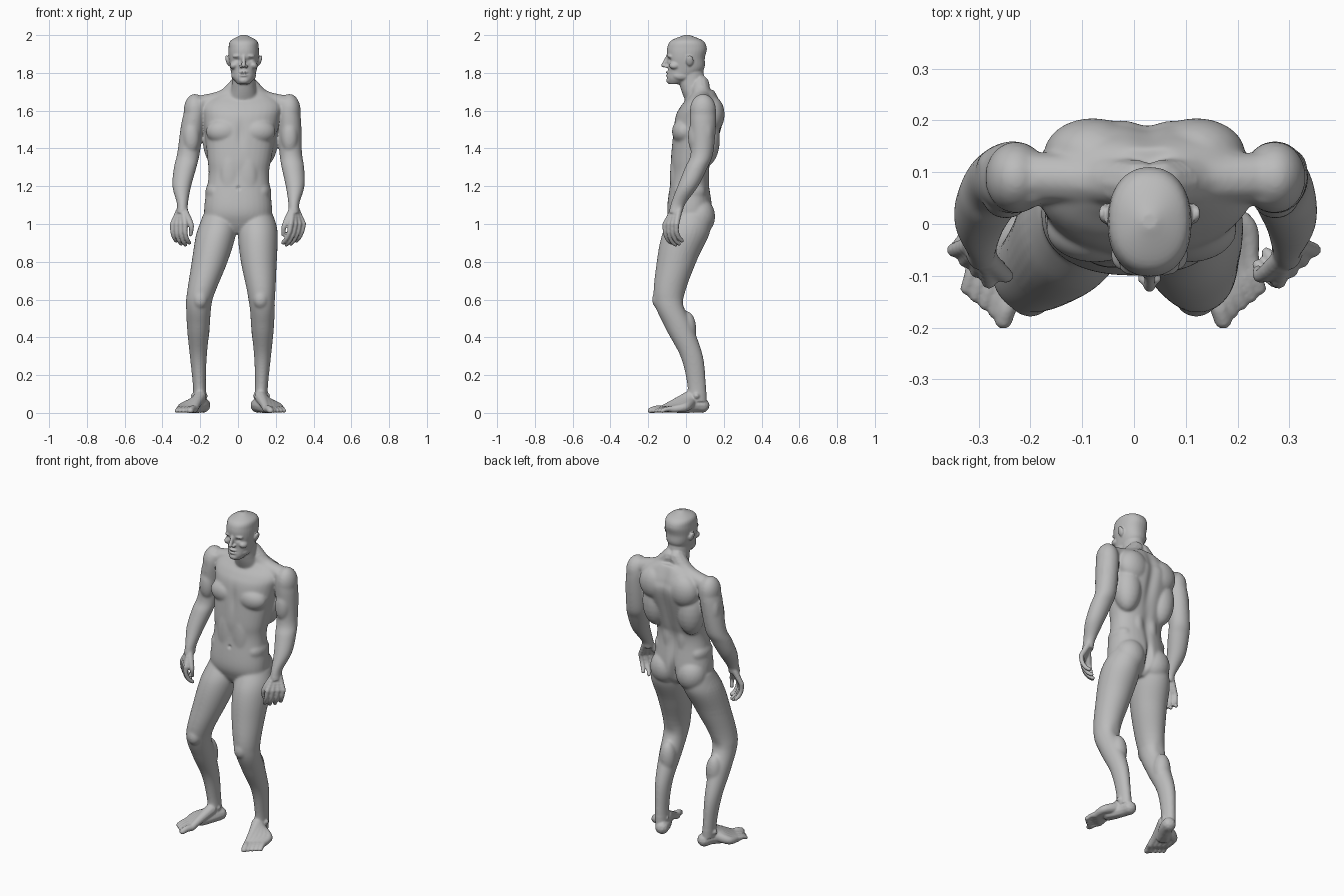
import bpy
import bmesh
import math
from mathutils import Matrix, Vector

default_cube = bpy.data.objects.get("Cube")
if default_cube:
    bpy.data.objects.remove(default_cube, do_unlink=True)

SIDES = (-1, 1)
RING = 32
bm = bmesh.new()


def lean(z):
    """Sideways shift of the stance at a given height."""
    if z > 1:
        return .03 * min(1, (z - 1) / .7) ** 2
    return -.04 * min(1, (1 - z) / .4)


def section(z, wide, deep, x=0, y=0):
    return Vector((x, y, z, wide, deep))


def dot(x, y, z, r):
    return Vector((x, y, z, r))


def spline(rows, steps):
    """Smooth curve through a list of vectors."""
    last = len(rows) - 1
    for i in range(last):
        before, start = rows[max(i - 1, 0)], rows[i]
        end, after = rows[i + 1], rows[min(i + 2, last)]
        for k in range(steps):
            t = k / steps
            slope_in, slope_out = (end - before) / 2, (after - start) / 2
            ease = t * t * (3 - 2 * t)
            yield (start.lerp(end, ease) + slope_in * t * (1 - t) ** 2
                   - slope_out * t * t * (1 - t))
    yield rows[last]


def loft(side, *rows, power=2):
    """Closed skin over level, rounded sections."""
    rings = []
    for x, y, z, wide, deep in spline(rows, steps=6):
        ring = []
        for k in range(RING):
            angle = math.tau * k / RING
            c, s = math.cos(angle), math.sin(angle)
            across = math.copysign(abs(c) ** (2 / power), c)
            along = math.copysign(abs(s) ** (2 / power), s)
            ring.append(bm.verts.new((side * x + lean(z) + wide * across,
                                      y + deep * along, z)))
        rings.append(ring)
    for low, high in zip(rings, rings[1:]):
        for k in range(RING):
            n = (k + 1) % RING
            bm.faces.new((low[k], low[n], high[n], high[k]))
    bm.faces.new(rings[0][::-1])
    bm.faces.new(rings[-1])


def blob(side, x, y, z, wide, deep, tall, turn=0):
    matrix = (Matrix.Translation((side * x + lean(z), y, z))
              @ Matrix.Rotation(side * turn, 4, "Y")
              @ Matrix.Diagonal((wide, deep, tall, 1)))
    bmesh.ops.create_icosphere(bm, subdivisions=3, radius=1, matrix=matrix)


def tube(side, *dots):
    """Rounded tapering tube."""
    for x, y, z, r in spline(dots, steps=7):
        bmesh.ops.create_icosphere(
            bm, subdivisions=2, radius=r,
            matrix=Matrix.Translation((side * x + lean(z), y, z)))


# Torso
loft(1,
     section(z=.95, wide=.06, deep=.06, y=.01),
     section(z=1, wide=.16, deep=.1, y=.02),
     section(z=1.08, wide=.18, deep=.12, y=.02),
     section(z=1.25, wide=.16, deep=.1, y=.02),
     section(z=1.35, wide=.17, deep=.11, y=.03),
     section(z=1.55, wide=.2, deep=.13, y=.07),
     section(z=1.62, wide=.21, deep=.11, y=.08),
     section(z=1.67, wide=.17, deep=.08, y=.09),
     section(z=1.71, wide=.08, deep=.06, y=.09), power=2.3)

# Neck
loft(1,
     section(z=1.62, wide=.09, deep=.07, y=.08),
     section(z=1.72, wide=.065, deep=.07, y=.04),
     section(z=1.82, wide=.06, deep=.07, y=.02))

# Head
loft(1,
     section(z=1.74, wide=.03, deep=.03, y=-.06),
     section(z=1.77, wide=.055, deep=.07, y=-.03),
     section(z=1.82, wide=.07, deep=.095),
     section(z=1.88, wide=.08, deep=.1),
     section(z=1.93, wide=.08, deep=.105, y=.005),
     section(z=1.97, wide=.07, deep=.085, y=.005),
     section(z=2, wide=.015, deep=.015, y=.005), power=2.2)

# Chin, lips and nose
blob(1, x=0, y=-.08, z=1.76, wide=.03, deep=.025, tall=.02)
for lip in (1.787, 1.803):
    blob(1, x=0, y=-.09, z=lip, wide=.025, deep=.018, tall=.008)
tube(1, dot(x=0, y=-.095, z=1.89, r=.01), dot(x=0, y=-.12, z=1.84, r=.012))

for side in SIDES:
    # Brow, cheekbone, jaw, nostril and ear
    blob(side, x=.03, y=-.08, z=1.89, wide=.03, deep=.02, tall=.01, turn=.1)
    blob(side, x=.05, y=-.06, z=1.84, wide=.025, deep=.03, tall=.02, turn=.4)
    blob(side, x=.045, y=-.025, z=1.785, wide=.02, deep=.045, tall=.025)
    blob(side, x=.014, y=-.105, z=1.834, wide=.01, deep=.012, tall=.008)
    blob(side, x=.085, y=.02, z=1.865, wide=.01, deep=.02, tall=.03, turn=.3)

    # Chest, belly and flank
    blob(side, x=.09, y=-.01, z=1.49, wide=.095, deep=.065, tall=.07)
    blob(side, x=.045, y=-.055, z=1.25, wide=.055, deep=.03, tall=.15)
    blob(side, x=.12, y=.02, z=1.17, wide=.055, deep=.085, tall=.06)

    # Back muscles and buttock
    blob(side, x=.12, y=.1, z=1.45, wide=.08, deep=.08, tall=.15)
    blob(side, x=.1, y=.135, z=1.58, wide=.095, deep=.07, tall=.1)
    blob(side, x=.045, y=.07, z=1.25, wide=.05, deep=.055, tall=.16)
    blob(side, x=.09, y=.07, z=1.04, wide=.09, deep=.085, tall=.1)

    # Shoulder, biceps and triceps
    blob(side, x=.25, y=.09, z=1.6, wide=.06, deep=.07, tall=.09)
    blob(side, x=.26, y=.05, z=1.46, wide=.045, deep=.04, tall=.09)
    blob(side, x=.27, y=.11, z=1.49, wide=.05, deep=.04, tall=.1)

    # Kneecap, calf and ankle bone
    blob(side, x=.16, y=-.145, z=.6, wide=.04, deep=.035, tall=.05)
    blob(side, x=.16, y=.005, z=.44, wide=.05, deep=.05, tall=.1)
    blob(side, x=.165, y=.055, z=.09, wide=.045, deep=.025, tall=.025)

    # Sloping neck muscle
    tube(side, dot(x=.02, y=.075, z=1.74, r=.05), dot(x=.1, y=.085, z=1.665, r=.05),
         dot(x=.21, y=.09, z=1.635, r=.05))

    # Arm
    loft(side,
         section(x=.22, y=.085, z=1.66, wide=.04, deep=.045),
         section(x=.25, y=.09, z=1.58, wide=.06, deep=.07),
         section(x=.27, y=.085, z=1.38, wide=.06, deep=.06),
         section(x=.285, y=.055, z=1.3, wide=.06, deep=.06),
         section(x=.3, y=.01, z=1.2, wide=.05, deep=.055),
         section(x=.295, y=-.04, z=1.11, wide=.03, deep=.04),
         section(x=.295, y=-.055, z=1.06, wide=.03, deep=.035))

    # Palm bones and curled fingers
    for k, length in enumerate((.9, 1, .95, .8)):
        wrist = dot(x=.29 + .005 * k, y=-.06 + .008 * k, z=1.08, r=.02)
        knuckle = dot(x=.28 + .022 * k, y=-.11 + .02 * k, z=1, r=.015)
        middle = knuckle + length * dot(x=-.005, y=0, z=-.05, r=-.002)
        joint = middle + length * dot(x=-.015, y=.015, z=-.04, r=-.001)
        tip = joint + length * dot(x=-.015, y=.02, z=-.02, r=-.001)
        tube(side, wrist, knuckle)
        tube(side, knuckle, middle, joint, tip)

    # Thumb
    tube(side, dot(x=.285, y=-.065, z=1.07, r=.02), dot(x=.26, y=-.09, z=1.02, r=.018),
         dot(x=.245, y=-.1, z=.985, r=.014), dot(x=.245, y=-.09, z=.945, r=.011))

    # Leg
    loft(side,
         section(x=.1, y=.03, z=1.05, wide=.085, deep=.1),
         section(x=.11, y=0, z=.95, wide=.105, deep=.125),
         section(x=.13, y=-.05, z=.8, wide=.095, deep=.105),
         section(x=.165, y=-.09, z=.6, wide=.07, deep=.08),
         section(x=.17, y=-.035, z=.45, wide=.06, deep=.075),
         section(x=.17, y=.03, z=.3, wide=.045, deep=.06),
         section(x=.165, y=.055, z=.16, wide=.035, deep=.05),
         section(x=.16, y=.06, z=.06, wide=.035, deep=.05))

    # Heel and sole
    tube(side, dot(x=.145, y=.085, z=.04, r=.04), dot(x=.16, y=.04, z=.04, r=.04),
         dot(x=.2, y=-.03, z=.03, r=.04))

    # Arch bones and toes
    for k in range(5):
        big = .006 if k == 0 else 0
        instep = dot(x=.16 + .006 * k, y=.02, z=.085 - .008 * k, r=.034)
        ball = dot(x=.19 + .018 * k, y=-.125 + .015 * k, z=.02, r=.02)
        arch = ball + dot(x=-.01, y=.06, z=.027 - .004 * k, r=.005)
        toe = ball + dot(x=.014, y=-.035, z=0, r=big - .007)
        tip = toe + dot(x=.008, y=-.025, z=-.009, r=-.001)
        tube(side, instep, arch, ball)
        tube(side, ball, toe, tip)

# Flat soles
for v in bm.verts:
    v.co.z = max(v.co.z, 0)
bmesh.ops.recalc_face_normals(bm, faces=bm.faces)

mesh = bpy.data.meshes.new("body")
bm.to_mesh(mesh)
bm.free()
body = bpy.data.objects.new("body", mesh)
bpy.context.collection.objects.link(body)
bpy.context.view_layer.objects.active = body
body.select_set(True)

# Fuse the parts into one skin
fuse = body.modifiers.new("fuse", "REMESH")
fuse.mode = "VOXEL"
fuse.voxel_size = .005
bpy.ops.object.modifier_apply(modifier=fuse.name)


def is_detail(p):
    """Face, feet and hands."""
    return p.z > 1.73 or p.z < .11 or (abs(p.x) > .2 and .8 < p.z < 1.08)


# Soften the flesh strongly, the details only lightly
flesh = body.vertex_groups.new(name="flesh")
flesh.add([v.index for v in mesh.vertices if not is_detail(v.co)], 1, "REPLACE")
for group, rounds in (("flesh", 26), ("", 3)):
    soften = body.modifiers.new("soften", "SMOOTH")
    soften.iterations = rounds
    soften.vertex_group = group
    bpy.ops.object.modifier_apply(modifier=soften.name)


def hollow(x, y, z, wide, deep, tall, push):
    """Press the skin in softly along y."""
    for v in mesh.vertices:
        d = (((v.co.x - x - lean(z)) / wide) ** 2 + ((v.co.y - y) / deep) ** 2
             + ((v.co.z - z) / tall) ** 2)
        if d < 6:
            v.co.y += push * math.exp(-d)


# Spine, seat cleft, breastbone, navel, mouth, eyes and backs of the knees
hollow(x=.01, y=.19, z=1.5, wide=.03, deep=.08, tall=.2, push=-.014)
hollow(x=0, y=.12, z=1.22, wide=.025, deep=.06, tall=.12, push=-.01)
hollow(x=0, y=.14, z=1.03, wide=.016, deep=.07, tall=.08, push=-.03)
hollow(x=0, y=-.08, z=1.48, wide=.02, deep=.05, tall=.07, push=.008)
hollow(x=0, y=-.09, z=1.19, wide=.01, deep=.03, tall=.01, push=.008)
hollow(x=0, y=-.11, z=1.795, wide=.025, deep=.03, tall=.004, push=.005)
for side in SIDES:
    hollow(x=side * .033, y=-.09, z=1.868, wide=.015, deep=.03, tall=.01, push=.01)
    hollow(x=side * .16, y=0, z=.58, wide=.04, deep=.03, tall=.04, push=-.008)

# Skin colour
skin = bpy.data.materials.new("plain_grey")
skin.use_nodes = True
skin.diffuse_color = (.5, .5, .5, 1)
skin.node_tree.nodes["Principled BSDF"].inputs["Base Color"].default_value = skin.diffuse_color
mesh.materials.clear()
mesh.materials.append(skin)
bpy.ops.object.shade_smooth()
